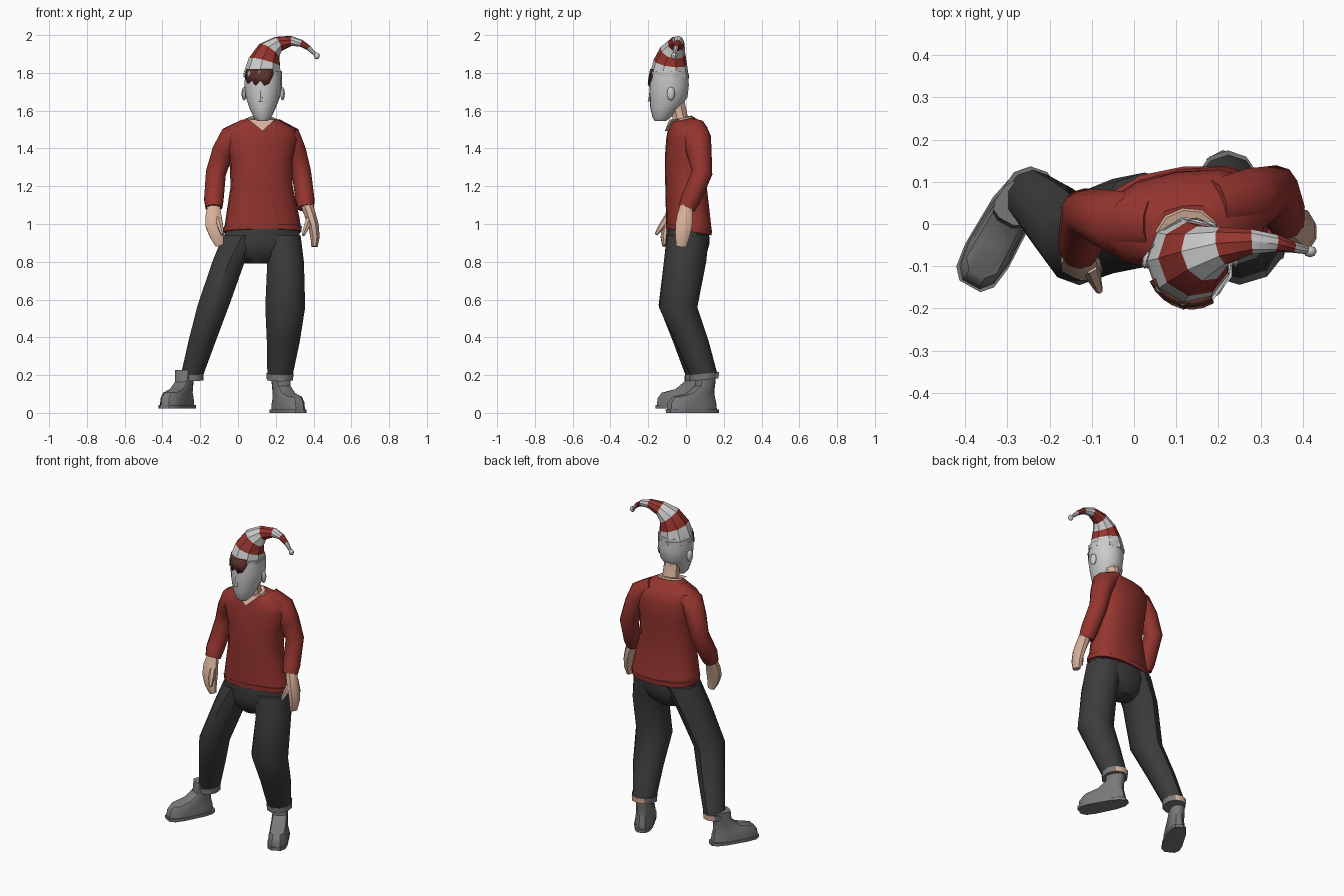
import bpy, bmesh, math
from mathutils import Vector, Matrix, Quaternion


def material(name, rgb):
    m = bpy.data.materials.new(name)
    m.diffuse_color = (*rgb, 1)
    return m


RED = material("red_knit", (0.3, 0.035, 0.028))
WHITE = material("white_knit", (0.8, 0.8, 0.8))
BLACK = material("dark_cloth", (0.045, 0.045, 0.045))
SHOE = material("grey_leather", (0.19, 0.19, 0.19))
SKIN = material("skin", (0.68, 0.44, 0.33))
HAIR = material("hair", (0.1, 0.03, 0.022))


def finish(name, bm, mats, angle=40):
    bmesh.ops.recalc_face_normals(bm, faces=bm.faces)
    mesh = bpy.data.meshes.new(name)
    bm.to_mesh(mesh)
    bm.free()
    for m in mats:
        mesh.materials.append(m)
    ob = bpy.data.objects.new(name, mesh)
    bpy.context.collection.objects.link(ob)
    bpy.ops.object.select_all(action='DESELECT')
    ob.select_set(True)
    bpy.context.view_layer.objects.active = ob
    bpy.ops.object.shade_smooth_by_angle(angle=math.radians(angle))
    return ob


def loft(name, rings, mats=(), n=10, yaw=0, follow=False, e=2.0, taper=0, stripes=False, angle=40):
    """Skin rings of (x, y, z, half_x, half_y, pitch); follow turns rings along the path."""
    bm = bmesh.new()
    centres = [Vector(r[:3]) for r in rings]
    loops = []
    for i, r in enumerate(rings):
        if follow:
            t = centres[min(i + 1, len(rings) - 1)] - centres[max(i - 1, 0)]
            rot = Vector((0, 0, 1)).rotation_difference(t.normalized())
        else:
            rot = Quaternion((1, 0, 0), math.radians(r[5] if len(r) > 5 else 0))
        turn = rot @ Quaternion((0, 0, 1), math.radians(yaw)) if follow else \
            Quaternion((0, 0, 1), math.radians(yaw)) @ rot
        loop = []
        for k in range(n):
            t = 2 * math.pi * (k + 0.5) / n
            c, s = math.cos(t), math.sin(t)
            u = math.copysign(abs(c) ** (2 / e), c) * (1 - taper * s)
            v = math.copysign(abs(s) ** (2 / e), s)
            loop.append(bm.verts.new(centres[i] + turn @ Vector((u * r[3], v * r[4], 0))))
        loops.append(loop)
    for i in range(len(loops) - 1):
        for k in range(n):
            j = (k + 1) % n
            f = bm.faces.new((loops[i][k], loops[i][j], loops[i + 1][j], loops[i + 1][k]))
            f.material_index = i % 2 if stripes else 0
    bm.faces.new(loops[0])
    bm.faces.new(loops[-1])
    return finish(name, bm, mats, angle)


def blob(name, loc, size, mats=(), yaw=0):
    bm = bmesh.new()
    m = Matrix.Translation(loc) @ Matrix.Rotation(math.radians(yaw), 4, 'Z') @ Matrix.Diagonal((*size, 1))
    bmesh.ops.create_uvsphere(bm, u_segments=8, v_segments=6, radius=1, matrix=m)
    return finish(name, bm, mats)


# Sweater body, hem band and sleeves
loft("sweater_body", [
    (.13, .015, .975, .205, .118, -8), (.13, .012, 1.03, .197, .114, -6),
    (.125, .0, 1.2, .165, .107), (.122, .008, 1.35, .168, .118),
    (.12, .012, 1.45, .2, .112), (.12, .008, 1.505, .185, .1, 5),
    (.125, -.02, 1.553, .085, .065, 12)], [RED], n=14, yaw=9, e=2.4)
loft("sweater_hem", [(.13, .015, .957, .208, .122, -8), (.13, .015, .985, .21, .123, -8)],
     [RED], n=14, yaw=6, e=2.4)
loft("sleeve_left", [
    (.36, .005, 1.085, .045, .045), (.355, .025, 1.13, .052, .052),
    (.336, .085, 1.27, .054, .055), (.305, .07, 1.38, .06, .066),
    (.27, .055, 1.455, .07, .078), (.19, .04, 1.515, .05, .065)], [RED], follow=True)
loft("sleeve_right", [
    (-.128, -.065, 1.085, .046, .045), (-.128, -.045, 1.13, .054, .052),
    (-.117, .03, 1.27, .056, .056), (-.082, .018, 1.38, .06, .066),
    (-.035, .0, 1.455, .07, .078), (.05, .0, 1.515, .05, .065)], [RED], follow=True)

# Hands, listed fingertips to wrist
loft("hand_left", [
    (.405, -.025, .88, .018, .028), (.408, -.02, .93, .026, .04), (.4, -.012, .99, .03, .048),
    (.385, -.006, 1.04, .032, .045), (.365, .003, 1.1, .034, .034)], [SKIN], n=8, follow=True)
loft("hand_right", [
    (-.098, -.11, .885, .022, .018), (-.11, -.112, .93, .038, .024), (-.125, -.1, .99, .05, .03),
    (-.13, -.085, 1.04, .046, .03), (-.128, -.062, 1.1, .034, .032)], [SKIN], n=8, follow=True)
for side, tip, root in (("left", (.345, -.055, .94), (.38, -.025, 1.03)),
                        ("right", (-.082, -.158, .945), (-.105, -.1, 1.03))):
    mid = (Vector(tip) + Vector(root)) / 2
    loft("thumb_" + side, [(*tip, .009, .009), (*mid, .017, .017), (*root, .02, .02)],
         [SKIN], n=6, follow=True)

# Trousers: pelvis and two legs
loft("trouser_seat", [
    (.105, .01, .79, .07, .06), (.115, .008, .835, .15, .1), (.125, .008, .9, .212, .118),
    (.13, .01, .99, .195, .11)], [BLACK], n=12, yaw=4)
loft("trouser_leg_left", [
    (.222, .03, .19, .07, .074), (.24, .025, .38, .092, .09), (.25, -.04, .56, .11, .1),
    (.252, -.005, .8, .1, .11), (.225, .01, .94, .112, .11)], [BLACK], n=10)
# lower end is placed behind the knee below
bpy.data.objects.remove(bpy.data.objects["trouser_leg_left"])
LEGS = {
    "left": [(.222, .095, .195, .07, .074), (.24, .03, .38, .092, .09), (.25, -.042, .56, .111, .102),
             (.252, -.005, .8, .102, .112), (.225, .01, .94, .112, .112)],
    "right": [(-.245, .065, .195, .062, .066), (-.19, .015, .38, .076, .085), (-.13, -.045, .57, .088, .1),
              (-.05, -.005, .8, .09, .112), (.025, .01, .94, .11, .112)]}
SHOES = {"left": ((.258, .04, .005), 28), "right": ((-.315, -.015, .027), -29)}
for side, rings in LEGS.items():
    loft("trouser_leg_" + side, rings, [BLACK], n=10)
    # Turned-up cuff, skin-coloured at the back
    x, y, z, a, b = rings[0]
    cuff = loft("cuff_" + side, [(x, y, .175, a + .003, b + .004, 6), (x, y, .208, a + .005, b + .006, 6)],
                [SHOE, SKIN], n=10)
    for p in cuff.data.polygons:
        p.material_index = int(p.normal.y > .7)
    # Shoe with sole
    loc, yaw = SHOES[side]
    shoe = loft("shoe_" + side, [
        (0, -.008, .012, .054, .142), (0, -.008, .05, .052, .138), (0, .0, .08, .047, .122),
        (0, .04, .108, .046, .08, 8), (0, .07, .145, .043, .055, 8), (0, .075, .2, .046, .052)],
        [SHOE], n=12, e=2.8, taper=.14)
    sole = loft("sole_" + side, [(0, -.005, -.005, .057, .15), (0, -.005, .014, .058, .15)],
                [SHOE], n=12, e=3.2, taper=.14)
    for ob in (shoe, sole):
        ob.location = loc
        ob.rotation_euler.z = math.radians(yaw)

# Neck and V-shaped collar opening
loft("neck", [(.125, -.025, 1.52, .062, .052), (.127, -.03, 1.56, .05, .045),
              (.13, -.05, 1.65, .046, .046)], [SKIN], n=8)
loft("collar_rim", [(.125, -.022, 1.545, .08, .066, 12), (.125, -.024, 1.562, .07, .058, 12)],
     [SKIN], n=10, yaw=9)
bm = bmesh.new()
front = [(.055, -.088, 1.553), (.195, -.072, 1.553), (.13, -.112, 1.492)]
a = [bm.verts.new(p) for p in front]
b = [bm.verts.new((x, y + .05, z)) for x, y, z in front]
bm.faces.new(a)
bm.faces.new(b[::-1])
for i in range(3):
    bm.faces.new((a[i], a[i - 1], b[i - 1], b[i]))
finish("collar_opening", bm, [SKIN])

# Head, nose and ears
loft("head", [
    (.13, -.135, 1.545, .028, .03), (.13, -.128, 1.565, .047, .05), (.13, -.11, 1.615, .07, .08),
    (.132, -.092, 1.67, .09, .101), (.134, -.09, 1.735, .1, .106), (.135, -.088, 1.81, .097, .1)],
    n=14, yaw=-8)
loft("nose", [(.119, -.186, 1.648, .014, .018), (.12, -.184, 1.665, .011, .014),
              (.122, -.186, 1.72, .006, .006)], n=6, yaw=-8)
blob("ear_right", (.032, -.085, 1.69), (.012, .022, .036), yaw=-20)
blob("ear_left", (.236, -.08, 1.69), (.012, .022, .036), yaw=10)

# Jagged fringe of hair under the hat
bm = bmesh.new()
drops = [1.775, 1.745, 1.765, 1.735, 1.76, 1.735, 1.745, 1.79]
top, low = [], []
for i, z in enumerate(drops):
    t = math.radians(205 + 95 * i / 7)
    c, s = math.cos(t), math.sin(t)
    top.append(bm.verts.new((.135 + .098 * c, -.09 + .1 * s, 1.82)))
    low.append(bm.verts.new((.135 + .108 * c, -.088 + .115 * s, z)))
for i in range(len(drops) - 1):
    bm.faces.new((low[i], low[i + 1], top[i + 1], top[i]))
hair = finish("hair_fringe", bm, [HAIR])
hair.modifiers.new("thickness", 'SOLIDIFY').thickness = .012

# Striped drooping stocking cap
loft("striped_cap", [
    (.132, -.088, 1.79, .102, .104), (.142, -.083, 1.855, .088, .09), (.166, -.07, 1.915, .066, .068),
    (.212, -.052, 1.953, .042, .046), (.28, -.042, 1.968, .028, .03), (.335, -.045, 1.957, .019, .021),
    (.375, -.054, 1.932, .014, .014), (.412, -.063, 1.895, .009, .009)],
    [WHITE, RED], n=9, follow=True, stripes=True, angle=25)
loft("cap_brim", [(.132, -.088, 1.778, .104, .106, -5), (.134, -.088, 1.8, .105, .107, -5)], [WHITE], n=9)
blob("cap_tip", (.417, -.065, 1.89), (.016, .014, .018), [WHITE])
